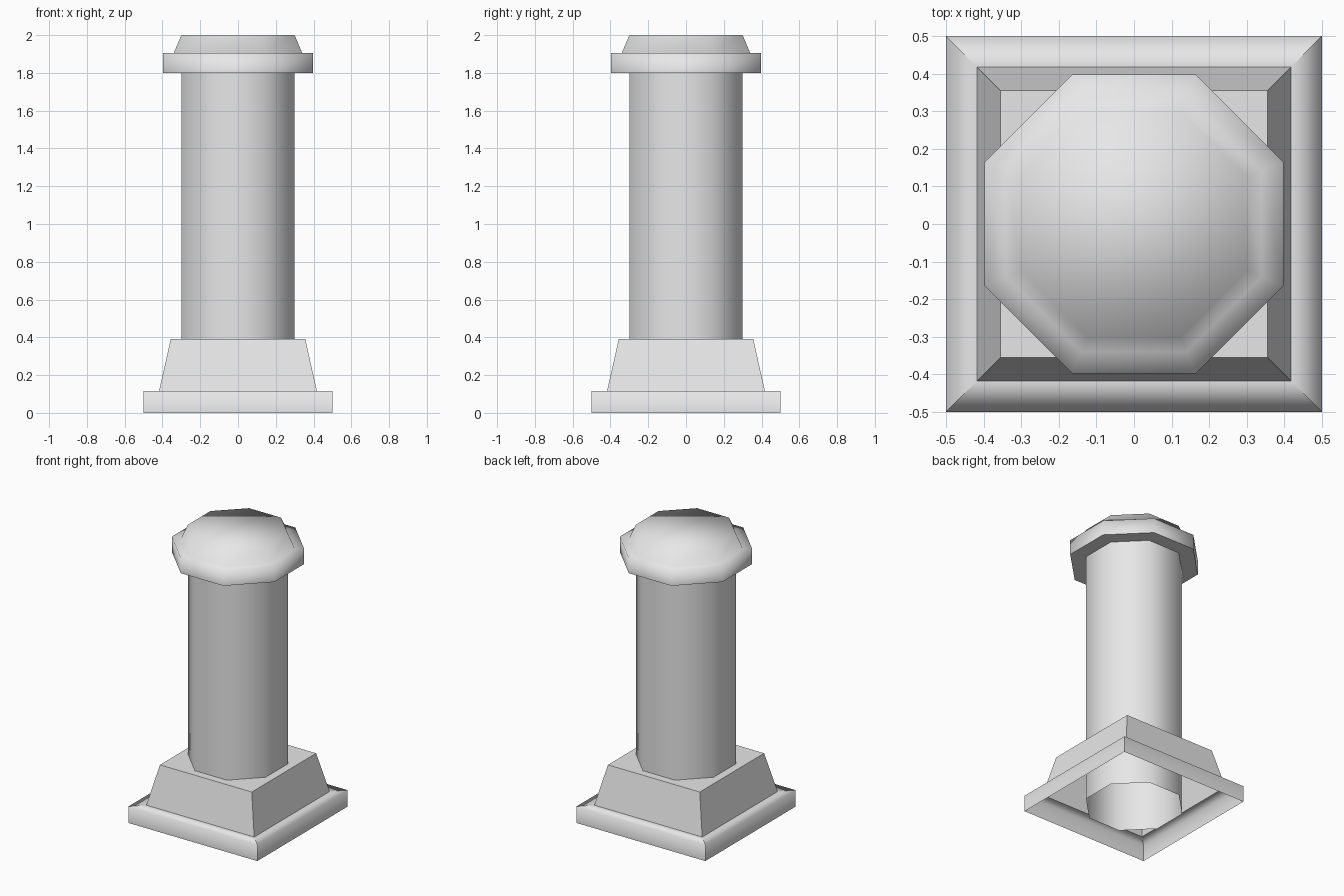
import bpy, bmesh
from math import cos, sin, pi

cube = bpy.data.objects.get("Cube")
if cube:
    bpy.data.objects.remove(cube, do_unlink=True)

stone = bpy.data.materials.new("grey_stone")
stone.use_nodes = True
grey = (0.8, 0.8, 0.8, 1)
stone.diffuse_color = grey
stone.node_tree.nodes["Principled BSDF"].inputs["Base Color"].default_value = grey


def loft(name, sides, profile, bottom=False, top=False, sharp_corners=False, sharp_rings=()):
    """Skin stacked regular polygons; profile holds (half width across flats, z)."""
    bm = bmesh.new()
    rings = []
    for half, z in profile:
        radius = half / cos(pi / sides)
        angles = [(2 * i + 1) * pi / sides for i in range(sides)]
        rings.append([bm.verts.new((radius * cos(a), radius * sin(a), z)) for a in angles])
    for low, high in zip(rings, rings[1:]):
        for i in range(sides):
            j = (i + 1) % sides
            bm.faces.new((low[i], low[j], high[j], high[i]))
            if sharp_corners:
                bm.edges.get((low[i], high[i])).smooth = False
    if bottom:
        bm.faces.new(rings[0][::-1])
    if top:
        bm.faces.new(rings[-1])
    for k in sharp_rings:
        for i in range(sides):
            bm.edges.get((rings[k][i], rings[k][(i + 1) % sides])).smooth = False
    for face in bm.faces:
        face.smooth = True
    mesh = bpy.data.meshes.new(name)
    bm.to_mesh(mesh)
    bm.free()
    mesh.materials.append(stone)
    obj = bpy.data.objects.new(name, mesh)
    bpy.context.collection.objects.link(obj)
    return obj


# Hollow square plinth with a softly shaded ledge
loft("plinth", 4, [(0.5, 0), (0.5, 0.115), (0.418, 0.115)], sharp_corners=True)

# Tapered block with a flat shelf that reaches under the shaft wall
loft("tapered_base", 4, [(0.418, 0.115), (0.356, 0.39), (0.21, 0.39)],
     sharp_corners=True, sharp_rings=(1,))

# Eight-sided hollow shaft running down to the ground
loft("shaft", 8, [(0.3, 0), (0.3, 1.8)])

# Eight-sided cap: band, narrow ledge and sloped crown
loft("cap", 8, [(0.398, 1.8), (0.398, 1.905), (0.34, 1.905), (0.3, 2.0)],
     bottom=True, top=True, sharp_rings=(0,))
